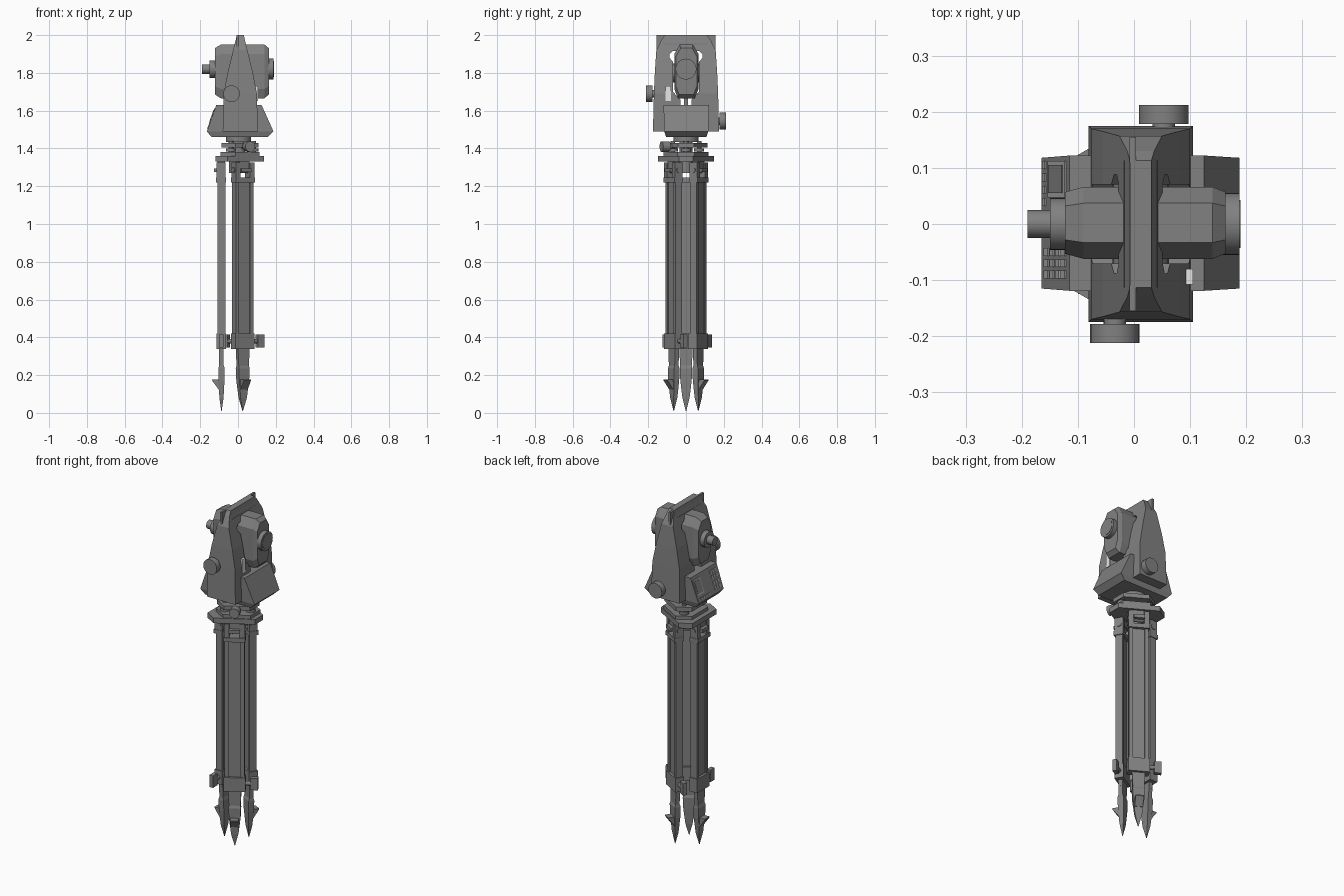
import bpy, bmesh, math
from mathutils import Matrix, Vector

if "Cube" in bpy.data.objects:
    bpy.data.objects.remove(bpy.data.objects["Cube"])


def material(name, v):
    m = bpy.data.materials.new(name)
    m.use_nodes = True
    m.diffuse_color = (v, v, v, 1)
    m.node_tree.nodes["Principled BSDF"].inputs["Base Color"].default_value = (v, v, v, 1)
    return m


GREY = material("mid grey", 0.22)
LIGHT = material("key grey", 0.4)
PALE = material("pale label", 0.8)
I = Matrix.Identity(4)


def finish(name, bm, M=I, mat=GREY, smooth=False):
    bmesh.ops.recalc_face_normals(bm, faces=bm.faces)
    bm.transform(M)
    mesh = bpy.data.meshes.new(name)
    bm.to_mesh(mesh)
    bm.free()
    ob = bpy.data.objects.new(name, mesh)
    bpy.context.collection.objects.link(ob)
    mesh.materials.append(mat)
    if smooth:
        bpy.ops.object.select_all(action="DESELECT")
        ob.select_set(True)
        bpy.context.view_layer.objects.active = ob
        bpy.ops.object.shade_smooth_by_angle(angle=math.radians(35))
    return ob


def loft(name, loops, M=I, mat=GREY):
    """Skin a row of equal-length point loops and cap both ends."""
    bm = bmesh.new()
    rings = [[bm.verts.new(p) for p in loop] for loop in loops]
    n = len(rings[0])
    for a, b in zip(rings, rings[1:]):
        for i in range(n):
            j = (i + 1) % n
            bm.faces.new((a[i], a[j], b[j], b[i]))
    bm.faces.new(rings[0])
    bm.faces.new(rings[-1])
    return finish(name, bm, M, mat)


def rect(x0, x1, y0, y1, z):
    return [(x0, y0, z), (x1, y0, z), (x1, y1, z), (x0, y1, z)]


def box(name, x, y, z, M=I, mat=GREY):
    return loft(name, [rect(*x, *y, z[0]), rect(*x, *y, z[1])], M, mat)


def cyl(name, a, b, r, M=I, mat=GREY, n=24):
    """Cylinder between two points."""
    a, b = Vector(a), Vector(b)
    bm = bmesh.new()
    bmesh.ops.create_cone(bm, cap_ends=True, segments=n, radius1=r, radius2=r, depth=(b - a).length)
    turn = (b - a).to_track_quat("Z", "Y").to_matrix().to_4x4()
    return finish(name, bm, M @ Matrix.Translation((a + b) / 2) @ turn, mat, True)


def prism(name, outline, z0, z1, M=I):
    return loft(name, [[(x, y, z) for x, y in outline] for z in (z0, z1)], M)


def cut_triangle(r, cut):
    """Triangle with clipped corners, one corner pointing to +x."""
    pts = []
    for k in range(3):
        for side in (-1, 1):
            a = math.radians(120 * k + side * cut)
            pts.append((r * math.cos(a), r * math.sin(a)))
    return pts


# ---- instrument housing: tapering yoke with a window through it
CX = 0.012
yoke_shape = [(1.49, .093, .175), (1.69, .088, .17), (1.80, .067, .165),
              (1.92, .038, .157), (1.975, .024, .13), (2.0, .019, .113)]
yoke = loft("yoke", [rect(CX - w, CX + w, -d, d, z) for z, w, d in yoke_shape])
half = [(.03, 1.63), (.03, 1.66), (.07, 1.70), (.07, 1.86), (.088, 1.88), (.088, 1.9), (.07, 1.915)]
window = half + [(-y, z) for y, z in reversed(half)]
cutter = loft("window_cutter", [[(x, y, z) for y, z in window] for x in (-.3, .3)])
mod = yoke.modifiers.new("window", "BOOLEAN")
mod.operation, mod.solver, mod.object = "DIFFERENCE", "EXACT", cutter
bpy.context.view_layer.update()
cut = bpy.data.meshes.new_from_object(yoke.evaluated_get(bpy.context.evaluated_depsgraph_get()))
yoke.modifiers.clear()
yoke.data = cut
bpy.data.objects.remove(cutter)
box("handle_grip", (-.018, .042), (-.113, .113), (1.915, 1.955))
for s, nm in ((-1, "front"), (1, "back")):
    y = sorted((s * .11, s * .155))
    box(nm + "_sight_fin", (-.008, .004), y, (1.92, 2.0))

# ---- base block with sloping control faces
loft("base_block", [rect(-.14, .157, -.105, .108, 1.46), rect(-.165, .188, -.115, .118, 1.49),
                    rect(-.115, .125, -.119, .122, 1.63)])
box("window_post", (0, .024), (-.01, .01), (1.62, 1.69))
box("side_label", (.09, .105), (-.108, -.08), (1.65, 1.73), mat=PALE)


# ---- keypad: local x runs along y, local y runs up the slope
up = Vector((.05, 0, .14)).normalized()
side = Vector((0, -1, 0))
out = side.cross(up)
SLOPE = Matrix((side, up, out)).transposed().to_4x4()
SLOPE.translation = Vector((-.165, 0, 1.49))


def key(name, u, v, w, h, mat=LIGHT, top=.003):
    box(name, (u - w / 2, u + w / 2), (v - h / 2, v + h / 2), (-.003, top), SLOPE, mat)


key("screen_frame", -.08, .085, .065, .09)
key("screen", -.08, .085, .05, .07, GREY, .005)
for i in range(3):
    for j in range(4):
        key("number_key", .05 + .02 * i, .03 + .03 * j, .014, .02)
for i in range(5):
    key("function_key", -.105 + .022 * i, .018, .014, .012)

# ---- adjusting knobs
for nm, x, z, s in (("front_knob", -.034, 1.69, -1), ("back_knob", .053, 1.545, 1)):
    cyl(nm, (x, s * .178, z), (x, s * .212, z), .044)
    cyl(nm + "_shaft", (x, s * .15, z), (x, s * .18, z), .02)

# ---- telescope
side_pts = [(.045, -.15), (.064, -.10), (.064, .085), (.035, .135)]
ring = side_pts + [(-y, z) for y, z in reversed(side_pts)]
loft("telescope_body", [[(x, .002 + y * k, 1.815 + z * k) for y, z in ring]
                        for x, k in ((-.123, .86), (-.09, 1), (.14, 1), (.163, .86))])
cyl("objective_ring", (.15, 0, 1.82), (.188, 0, 1.82), .055, n=32)
cyl("objective_lens", (.18, 0, 1.82), (.19, 0, 1.82), .043, n=32)
cyl("focus_ring", (-.15, 0, 1.82), (-.115, 0, 1.82), .046, n=32)
cyl("eyepiece", (-.19, 0, 1.82), (-.14, 0, 1.82), .025)
cyl("tilt_axle", (CX, -.1, 1.8), (CX, .1, 1.8), .05)

# ---- levelling base
TB = Matrix.Translation((.003, 0, 0))
cyl("turntable", (0, 0, 1.435), (0, 0, 1.465), .067, TB)
cyl("levelling_core", (0, 0, 1.36), (0, 0, 1.44), .035, TB)
prism("upper_plate", cut_triangle(.115, 22), 1.405, 1.43, TB)
prism("lower_plate", cut_triangle(.12, 22), 1.36, 1.38, TB)
for k in range(3):
    a = math.radians(120 * k)
    x, y = .08 * math.cos(a), .08 * math.sin(a)
    cyl("levelling_post", (x, y, 1.37), (x, y, 1.44), .012, TB)
    cyl("levelling_screw", (x, y, 1.383), (x, y, 1.4), .026, TB)
cyl("lock_knob", (.05, -.09, 1.41), (.065, -.13, 1.41), .028)
cyl("lock_shaft", (.03, -.05, 1.41), (.05, -.09, 1.41), .014)

# ---- tripod head
HEAD = Matrix.Translation((-.0125, 0, 0))
prism("tripod_head", cut_triangle(.155, 14), 1.33, 1.36, HEAD)
cyl("head_boss", (0, 0, 1.27), (0, 0, 1.335), .035, HEAD)

# ---- three folded legs; local x points outward, local y along the leg's width
for nm, ang in (("right", 180), ("front", -60), ("back", 60)):
    L = HEAD @ Matrix.Rotation(math.radians(ang), 4, "Z") @ Matrix.Translation((.075, 0, 0))
    p = nm + "_leg_"
    for s in (-1, 1):
        y = sorted((s * .033, s * .053))
        box(p + "rail", (-.02, .02), y, (.4, 1.25), L)
        box(p + "hinge_cheek", (-.022, .026), sorted((s * .028, s * .056)), (1.22, 1.325), L)
    box(p + "centre_board", (-.012, .012), (-.034, .034), (.3, 1.24), L)
    box(p + "hinge_band", (-.024, .03), (-.058, .058), (1.22, 1.245), L)
    box(p + "hinge_block", (-.018, .02), (-.03, .03), (1.29, 1.335), L)
    cyl(p + "hinge_pin", (0, -.06, 1.285), (0, .06, 1.285), .015, L, n=16)
    box(p + "hinge_tab", (.02, .04), (-.03, .03), (1.275, 1.295), L)
    box(p + "clamp", (-.025, .026), (-.058, .058), (.338, .42), L)
    cyl(p + "clamp_shaft", (0, .05, .38), (0, .095, .38), .012, L, n=16)
    box(p + "clamp_knob", (-.012, .012), (.085, .125), (.345, .415), L)
    # foot: flat bar, spear point and tread
    foot = [(.35, .036, .012), (.25, .031, .012), (.235, .033, .017), (.17, .03, .016),
            (.08, .019, .011), (.01, .001, .001)]
    loft(p + "foot", [rect(-t, t, -w, w, z) for z, w, t in foot], L)
    loft(p + "tread", [rect(.005, .016, -.022, .022, .125), rect(.005, .05, -.022, .022, .172),
                       rect(.005, .05, -.022, .022, .178)], L)
